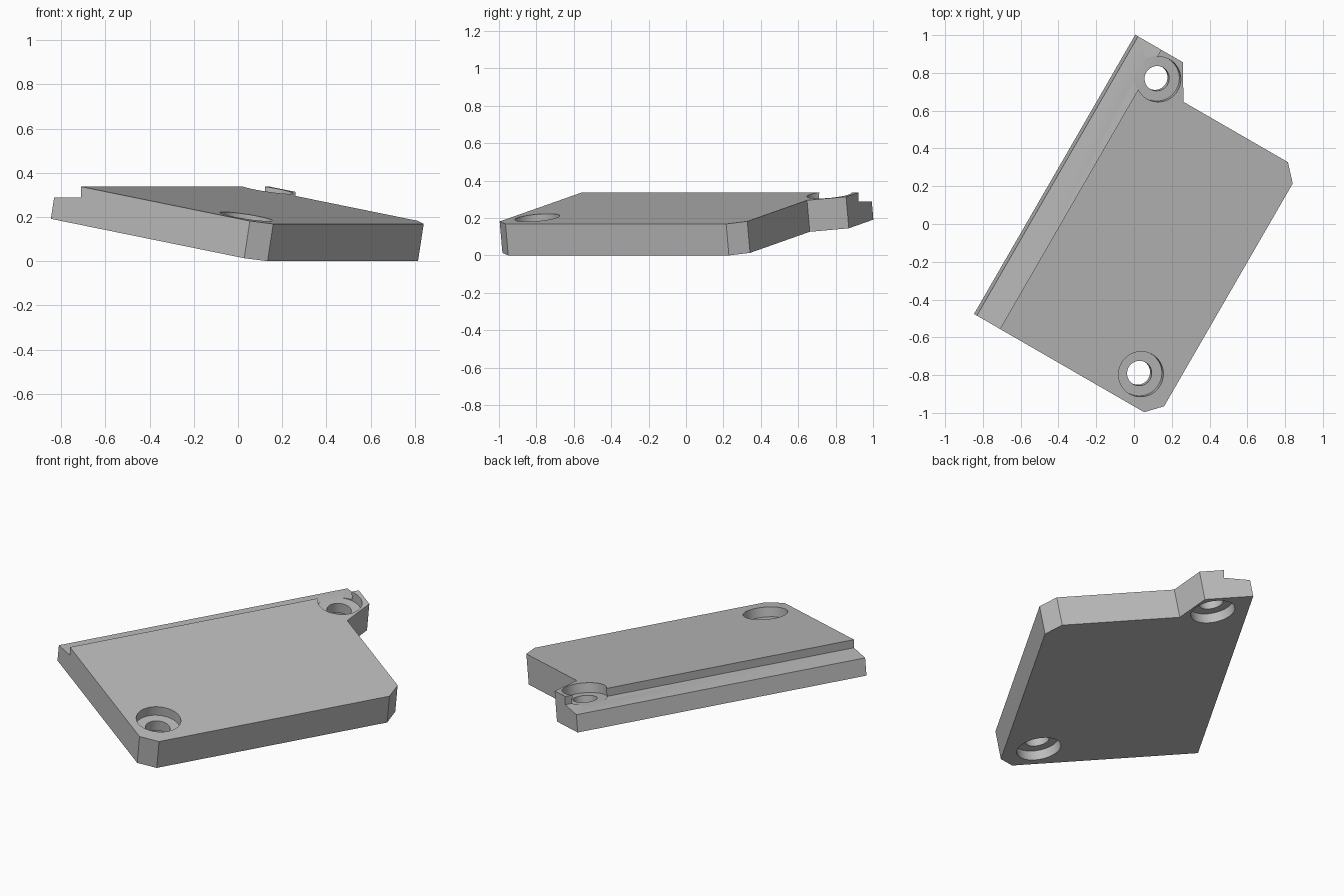
import bpy, bmesh, math
from mathutils import Matrix, Vector

if "Cube" in bpy.data.objects:
    bpy.data.objects.remove(bpy.data.objects["Cube"], do_unlink=True)

THICK = 0.171
BORE = 0.055
YAW = Matrix.Rotation(math.radians(-30), 4, 'Z')
TILT = YAW @ Matrix.Rotation(math.radians(10), 4, 'Y')
FRAME = Matrix.Translation((0, 0, 0.104)) @ TILT

grey = bpy.data.materials.new("plain grey")
grey.use_nodes = True
colour = (0.5, 0.5, 0.5, 1)
grey.diffuse_color = colour
grey.node_tree.nodes["Principled BSDF"].inputs["Base Color"].default_value = colour


def prism(name, outline, low, high, frame):
    """Extrude an outline between two heights and place it with a frame."""
    bm = bmesh.new()
    base = bm.faces.new([bm.verts.new((x, y, low)) for x, y in outline])
    grown = bmesh.ops.extrude_face_region(bm, geom=[base])["geom"]
    tops = [v for v in grown if isinstance(v, bmesh.types.BMVert)]
    bmesh.ops.translate(bm, verts=tops, vec=Vector((0, 0, high - low)))
    bmesh.ops.recalc_face_normals(bm, faces=bm.faces)
    mesh = bpy.data.meshes.new(name)
    bm.to_mesh(mesh)
    bm.free()
    mesh.materials.append(grey)
    obj = bpy.data.objects.new(name, mesh)
    bpy.context.collection.objects.link(obj)
    obj.matrix_world = frame
    return obj


def circle(x, y, r, n=64):
    return [(x + r * math.cos(math.tau * i / n), y + r * math.sin(math.tau * i / n))
            for i in range(n)]


# Tilted plate with two clipped corners and a mounting tab
plate = prism("mounting_plate", [
    (-0.503, -0.836), (0.523, -0.836), (0.6, -0.756), (0.6, 0.606),
    (0.52, 0.691), (-0.129, 0.691), (-0.236, 0.871), (-0.503, 0.871)],
    0, THICK, FRAME)

# Level ledge along the high edge
cutters = [prism("ledge_cutter", [(-0.8, -1.2), (-0.337, -1.2), (-0.337, 1.2), (-0.8, 1.2)],
                 0.289, 0.6, YAW)]

# Screw holes, counterbored from both sides
for x, y in ((0.406, -0.67), (-0.305, 0.728)):
    cutters += [
        prism("hole_cutter", circle(x, y, 0.066), -0.1, 0.3, FRAME),
        prism("top_bore_cutter", circle(x, y, 0.12), THICK - BORE, 0.3, FRAME),
        prism("bottom_bore_cutter", circle(x, y, 0.12), -0.1, BORE, FRAME)]

for cutter in cutters:
    cutter.hide_render = True
    mod = plate.modifiers.new(cutter.name, 'BOOLEAN')
    mod.operation = 'DIFFERENCE'
    mod.solver = 'EXACT'
    mod.object = cutter

# Bake the cuts and drop the cutters
bpy.context.view_layer.update()
cut = plate.evaluated_get(bpy.context.evaluated_depsgraph_get())
mesh = bpy.data.meshes.new_from_object(cut)
plate.modifiers.clear()
plate.data = mesh
for cutter in cutters:
    bpy.data.objects.remove(cutter, do_unlink=True)

bpy.ops.object.select_all(action='DESELECT')
plate.select_set(True)
bpy.context.view_layer.objects.active = plate
bpy.ops.object.shade_smooth_by_angle(angle=math.radians(30))
